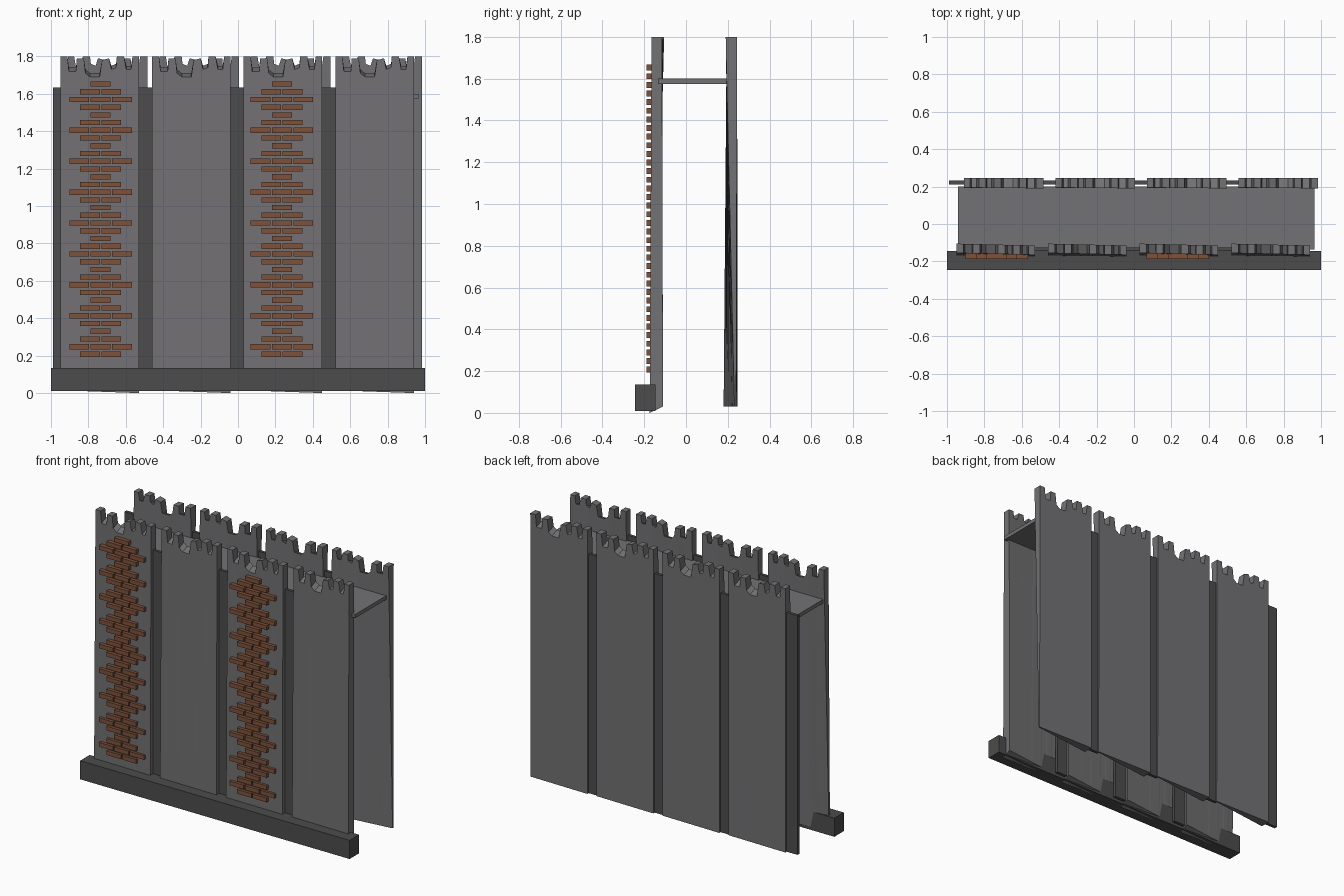
import bpy, bmesh
from mathutils import Matrix, Vector

cube = bpy.data.objects.get("Cube")
if cube:
    bpy.data.objects.remove(cube, do_unlink=True)


def material(name, r, g, b):
    m = bpy.data.materials.new(name)
    m.diffuse_color = (r, g, b, 1)
    m.use_nodes = True
    m.node_tree.nodes["Principled BSDF"].inputs["Base Color"].default_value = (r, g, b, 1)
    return m


STONE = material("grey stone", 0.17, 0.165, 0.172)
DARK = material("dark stone", 0.07, 0.073, 0.07)
BRICK = material("brown brick", 0.21, 0.085, 0.042)


def finish(name, bm, mat):
    bmesh.ops.recalc_face_normals(bm, faces=bm.faces)
    me = bpy.data.meshes.new(name)
    bm.to_mesh(me)
    bm.free()
    me.materials.append(mat)
    ob = bpy.data.objects.new(name, me)
    bpy.context.collection.objects.link(ob)
    return ob


def add_box(bm, x, y, z):
    size = Vector((x[1] - x[0], y[1] - y[0], z[1] - z[0], 1))
    mid = Vector((sum(x) / 2, sum(y) / 2, sum(z) / 2))
    bmesh.ops.create_cube(bm, size=1, matrix=Matrix.Translation(mid) @ Matrix.Diagonal(size))


def box(name, x, y, z, mat):
    bm = bmesh.new()
    add_box(bm, x, y, z)
    return finish(name, bm, mat)


# Ragged battlement outline: position across the panel, height
CREST = [(0, 1.80), (.09, 1.80), (.11, 1.72), (.2, 1.72), (.21, 1.79), (.3, 1.79),
         (.32, 1.71), (.38, 1.69), (.5, 1.69), (.53, 1.78), (.62, 1.79), (.65, 1.73),
         (.71, 1.74), (.72, 1.80), (.81, 1.80), (.84, 1.73), (.9, 1.73), (.92, 1.80), (1, 1.80)]


def lerp(pair, u):
    return pair[0] + (pair[1] - pair[0]) * u


def panel(name, x, outer_top, inner_top, outer_low, inner_low, low_z, inner_z):
    """Panel from x[0] to x[1]; each pair gives values at its two ends."""
    bm = bmesh.new()
    rings = []
    for u, z in CREST:
        px = lerp(x, u)
        lip = 0.02 if z < 1.76 else 0
        rings.append([bm.verts.new(p) for p in (
            (px, lerp(outer_low, u), lerp(low_z, u)),
            (px, lerp(outer_top, u), z),
            (px, lerp(inner_top, u), z + lip),
            (px, lerp(inner_low, u), inner_z))])
    for a, b in zip(rings, rings[1:]):
        for i in range(4):
            j = (i + 1) % 4
            bm.faces.new((a[i], a[j], b[j], b[i]))
    bm.faces.new(rings[0])
    bm.faces.new(rings[-1])
    return finish(name, bm, STONE)


# Front and back wall panels
for i, x in enumerate([-0.95, -0.46, 0.03, 0.52], 1):
    panel(f"front_panel_{i}", (x, x + 0.42), (-0.155, -0.165), (-0.105, -0.115),
          (-0.17, -0.174), (-0.16, -0.11), (0.015, 0.0), 0.03)
for i, x in enumerate([-0.91, -0.42, 0.07, 0.56], 1):
    panel(f"back_panel_{i}", (x + 0.425, x), (0.245, 0.245), (0.19, 0.195),
          (0.24, 0.246), (0.232, 0.18), (0.03, 0.03), 0.03)

# Dark recessed strips joining the panels
for i, x in enumerate([-0.54, -0.05, 0.43], 1):
    box(f"front_strip_{i}", (x, x + 0.1), (-0.145, -0.125), (0.03, 1.635), DARK)
for i, x in enumerate([-0.99, -0.495, -0.005, 0.485], 1):
    box(f"back_strip_{i}", (x, x + 0.085), (0.212, 0.232), (0.03, 1.635), DARK)

# Walkway and plinth
box("walkway", (-0.94, 0.965), (-0.135, 0.2), (1.575, 1.6), STONE)
box("plinth", (-1, 1), (-0.245, -0.145), (0.01, 0.135), DARK)

# Brick columns: repeating courses of two, three, two and one bricks
for name, cx in (("right_bricks", -0.735), ("left_bricks", 0.235)):
    bm = bmesh.new()
    for row in range(36):
        z = 0.207 + row * 0.0413
        count = (2, 3, 2, 1)[row % 4]
        for k in range(count):
            bx = cx + (k - (count - 1) / 2) * 0.114
            add_box(bm, (bx - 0.053, bx + 0.053), (-0.188, -0.155), (z - 0.014, z + 0.014))
    finish(name, bm, BRICK)
